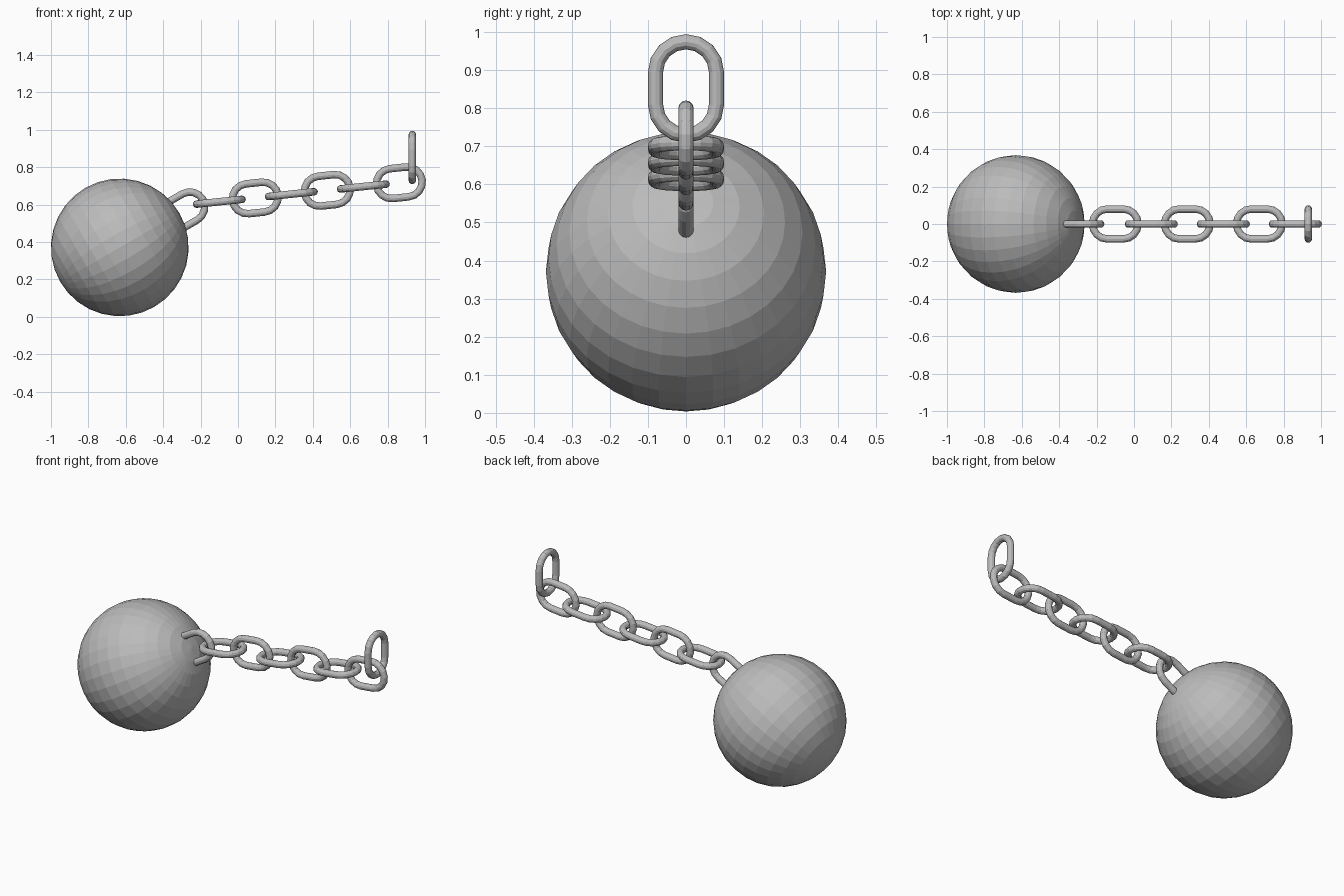
import bpy, bmesh, math
from mathutils import Matrix, Vector

if "Cube" in bpy.data.objects:
    bpy.data.objects.remove(bpy.data.objects["Cube"])

iron = bpy.data.materials.new("grey_iron")
iron.diffuse_color = (0.5, 0.5, 0.5, 1)
iron.use_nodes = True
iron.node_tree.nodes["Principled BSDF"].inputs["Base Color"].default_value = iron.diffuse_color


def make_object(name, bm, matrix):
    bmesh.ops.recalc_face_normals(bm, faces=bm.faces)
    me = bpy.data.meshes.new(name)
    bm.to_mesh(me)
    bm.free()
    me.materials.append(iron)
    ob = bpy.data.objects.new(name, me)
    ob.matrix_world = matrix
    bpy.context.collection.objects.link(ob)


def link(name, centre, tilt, roll, half=0.0425, radius=0.08, tube=0.02, steps=8, sides=12):
    """Stadium link, long axis on local x, flat in local xy."""
    bm = bmesh.new()
    rings = []
    for end in (0, 1):
        for i in range(steps + 1):
            a = -math.pi / 2 + math.pi * (end + i / steps)
            out = Vector((math.cos(a), math.sin(a), 0))
            c = Vector((half if end == 0 else -half, 0, 0)) + out * radius
            rings.append([bm.verts.new(c + out * tube * math.cos(b) + Vector((0, 0, tube * math.sin(b))))
                          for b in (2 * math.pi * k / sides for k in range(sides))])
    for i, r in enumerate(rings):
        n = rings[(i + 1) % len(rings)]
        for k in range(sides):
            m = (k + 1) % sides
            bm.faces.new((r[k], n[k], n[m], r[m]))
    make_object(name, bm, Matrix.Translation(centre)
                @ Matrix.Rotation(-math.radians(tilt), 4, 'Y')
                @ Matrix.Rotation(math.radians(roll), 4, 'X'))


# Iron ball, pole pointing at the chain
ball = Vector((-0.632, 0, 0.371))
bm = bmesh.new()
bmesh.ops.create_uvsphere(bm, u_segments=32, v_segments=16, radius=0.368)
make_object("ball", bm, Matrix.Translation(ball) @ Matrix.Rotation(math.radians(60), 4, 'Y'))

# Anchor link sunk into the ball
d = Vector((math.cos(math.radians(30)), 0, math.sin(math.radians(30))))
link("anchor_link", ball + d * 0.39, 30, 90)

# Six chain links, alternately flat and upright
for i in range(6):
    link(f"chain_link_{i + 1}", Vector((-0.1 + 0.1925 * i, 0, 0.615 + 0.0203 * i)), 6, 90 * (i % 2))

# End link standing up across the chain
link("end_link", Vector((0.932, 0, 0.852)), 90, 0)
